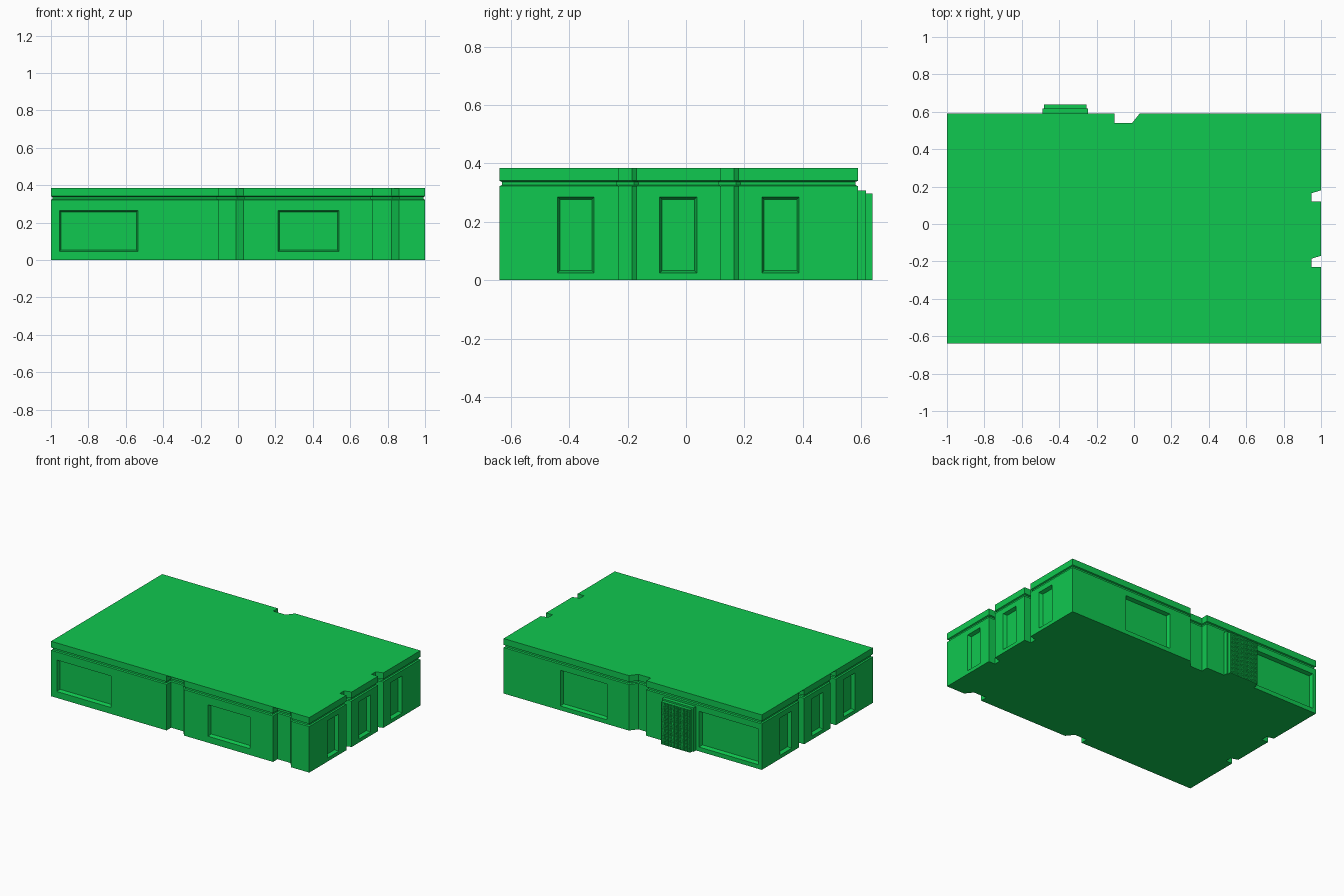
import bpy
import bmesh
from mathutils import Vector

if "Cube" in bpy.data.objects:
    bpy.data.objects.remove(bpy.data.objects["Cube"])

TOP, FRONT, BACK = 0.385, -0.64, 0.59

green = bpy.data.materials.new("green")
green.diffuse_color = (0.005, 0.58, 0.08, 1)
green.use_nodes = True
green.node_tree.nodes["Principled BSDF"].inputs["Base Color"].default_value = green.diffuse_color


def make_object(name, bm):
    bmesh.ops.recalc_face_normals(bm, faces=bm.faces[:])
    mesh = bpy.data.meshes.new(name)
    bm.to_mesh(mesh)
    bm.free()
    mesh.materials.append(green)
    ob = bpy.data.objects.new(name, mesh)
    bpy.context.collection.objects.link(ob)
    return ob


def loft(bm, loops):
    """Closed solid through a stack of matching point loops."""
    rings = [[bm.verts.new(p) for p in loop] for loop in loops]
    n = len(rings[0])
    for a, b in zip(rings, rings[1:]):
        for i in range(n):
            j = (i + 1) % n
            bm.faces.new((a[i], a[j], b[j], b[i]))
    bm.faces.new(rings[0][::-1])
    bm.faces.new(rings[-1])


def box(bm, x0, x1, y0, y1, z0, z1):
    corners = [(x0, y0), (x1, y0), (x1, y1), (x0, y1)]
    loft(bm, [[(x, y, z) for x, y in corners] for z in (z0, z1)])


def inset(outline, d):
    """Mitred inward offset of a counter-clockwise outline."""
    pts = [Vector(p) for p in outline]
    result = []
    for i, p in enumerate(pts):
        e1 = (p - pts[i - 1]).normalized()
        e2 = (pts[(i + 1) % len(pts)] - p).normalized()
        n1, n2 = Vector((-e1.y, e1.x)), Vector((-e2.y, e2.x))
        result.append(p + (n1 + n2) * d / (1 + n1.dot(n2)))
    return result


# Recessed upright channels: one square side, one splayed side
def channel(start, end, splay, depth=0.05):
    return [(start, 0), (start, depth), (end - splay, depth), (end, 0)]


wide = channel(-0.105, 0.03, 0.04)
end_channel = channel(0.72, 0.86, 0.04)
narrow = channel(-0.23, -0.17, 0.015) + channel(0.12, 0.18, 0.015)
front_side = [(u, FRONT + d) for u, d in wide + end_channel]
right_side = [(1 - d, u) for u, d in narrow]
back_side = [(u, BACK - d) for u, d in reversed(wide)]
left_side = [(-1 + d, u) for u, d in reversed(narrow)]


def plan(front, left):
    return ([(-1, FRONT)] + front + [(1, FRONT)] + right_side
            + [(1, BACK)] + back_side + [(-1, BACK)] + left)


# Main walls with a continuous cornice groove
outline = plan(front_side, left_side)
bm = bmesh.new()
levels = [(0, 0), (0.322, 0), (0.326, 0.009), (0.337, 0.009), (0.341, 0), (TOP - 0.003, 0)]
loft(bm, [[(p[0], p[1], z) for p in inset(outline, d)] for z, d in levels])
walls = make_object("building_walls", bm)

# Window recesses with splayed reveals
place = {
    "front": lambda u, d, z: (u, FRONT + d, z),
    "back": lambda u, d, z: (u, BACK - d, z),
    "right": lambda u, d, z: (1 - d, u, z),
    "left": lambda u, d, z: (-1 + d, u, z),
}
windows = [("front", -0.955, -0.535, 0.045, 0.265), ("front", 0.215, 0.54, 0.045, 0.265),
           ("back", -0.975, -0.515, 0.03, 0.28), ("back", 0.2, 0.56, 0.03, 0.28)]
for side in ("right", "left"):
    for u0, u1 in ((-0.44, -0.315), (-0.09, 0.037), (0.26, 0.388)):
        windows.append((side, u0, u1, 0.025, 0.285))

bm = bmesh.new()
for side, u0, u1, z0, z1 in windows:
    loops = []
    for d, s in ((-0.02, 0), (0, 0), (0.025, 0.008)):
        rect = [(u0 + s, z0 + s), (u1 - s, z0 + s), (u1 - s, z1 - s), (u0 + s, z1 - s)]
        loops.append([place[side](u, d, z) for u, z in rect])
    loft(bm, loops)
cutter = make_object("window_cutter", bm)
cutter.hide_render = True
mod = walls.modifiers.new("windows", 'BOOLEAN')
mod.operation = 'DIFFERENCE'
mod.solver = 'EXACT'
mod.object = cutter
bpy.context.view_layer.objects.active = walls
bpy.ops.object.modifier_apply(modifier=mod.name)
bpy.data.objects.remove(cutter)

# Roof sheet spans the front and left channels
bm = bmesh.new()
roof = plan([], [])
loft(bm, [[(x, y, z) for x, y in roof] for z in (TOP - 0.003, TOP)])
make_object("roof", bm)

# Door surround on the back wall, in two steps
bm = bmesh.new()
box(bm, -0.49, -0.245, BACK - 0.01, 0.617, 0, 0.308)
box(bm, -0.48, -0.255, 0.617, 0.635, 0, 0.297)
make_object("door_surround", bm)

# Fine lattice over the door
bm = bmesh.new()
cols, rows, half = 24, 30, 0.002
for i in range(cols + 1):
    x = -0.478 + 0.221 * i / cols
    box(bm, x - half, x + half, 0.634, 0.64, 0, 0.297)
for i in range(rows + 1):
    z = half + (0.297 - 2 * half) * i / rows
    box(bm, -0.48, -0.255, 0.634, 0.639, z - half, z + half)
make_object("door_lattice", bm)
